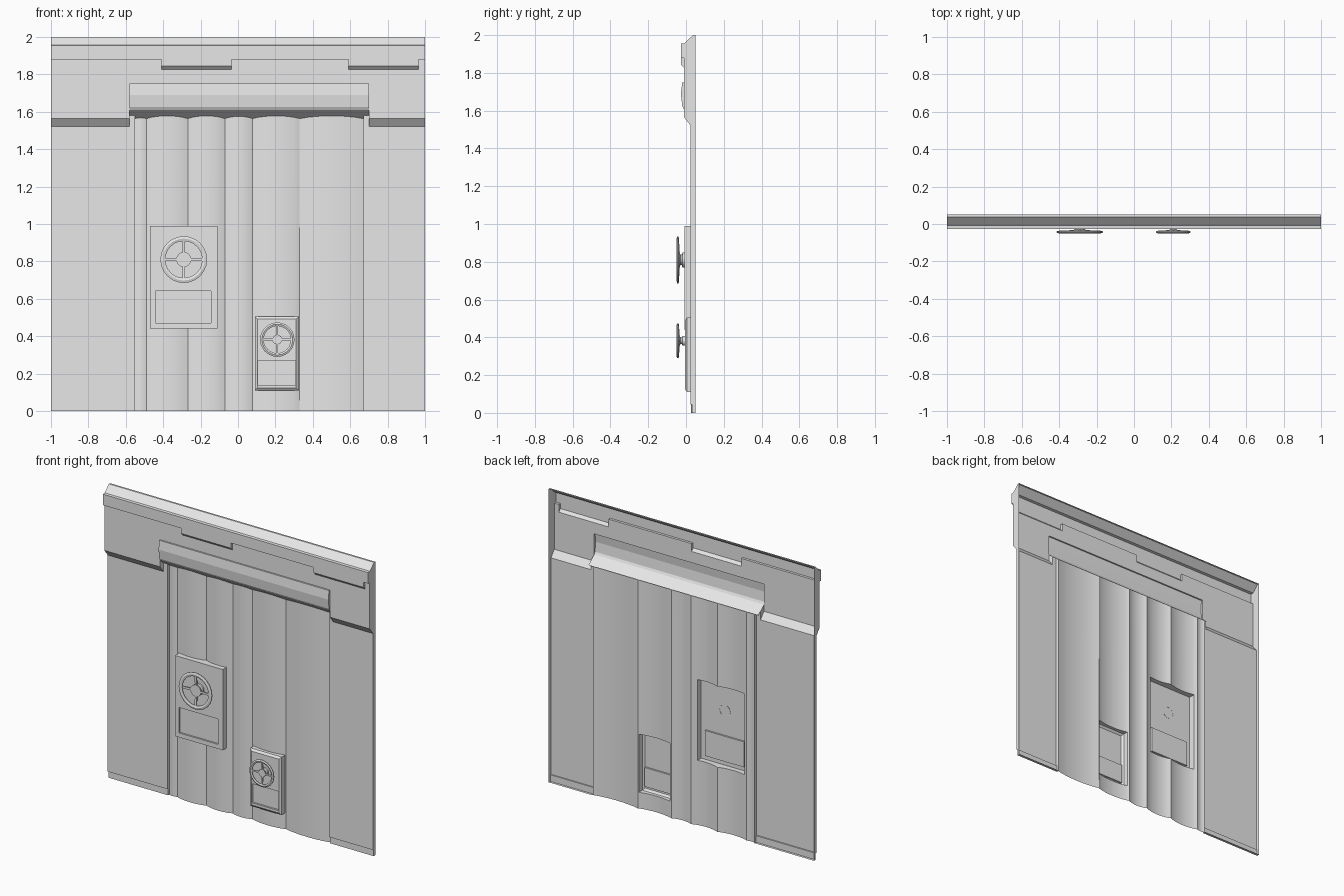
import bpy, bmesh, math
from mathutils import Vector

if "Cube" in bpy.data.objects:
    bpy.data.objects.remove(bpy.data.objects["Cube"])

grey = bpy.data.materials.new("plain_grey")
grey.diffuse_color = (0.8, 0.8, 0.8, 1)
grey.use_nodes = True
grey.node_tree.nodes["Principled BSDF"].inputs["Base Color"].default_value = grey.diffuse_color
BACK = 0.05


def face(bm, pts, facing=None):
    f = bm.faces.new([bm.verts.new(p) for p in pts])
    f.normal_update()
    if facing and f.normal.dot(Vector(facing)) < 0:
        f.normal_flip()
    return f


def strip(bm, prof, x0, x1):
    """Sheet along x following a (y, z) profile that runs from top to bottom."""
    for (ya, za), (yb, zb) in zip(prof, prof[1:]):
        face(bm, [(x0, ya, za), (x0, yb, zb), (x1, yb, zb), (x1, ya, za)])


def wall(bm, x, prof, side):
    face(bm, [(x, y, z) for y, z in prof], (side, 0, 0))


def finish(bm, name, smooth=False):
    bmesh.ops.remove_doubles(bm, verts=bm.verts, dist=0.0003)
    me = bpy.data.meshes.new(name)
    bm.to_mesh(me)
    bm.free()
    me.materials.append(grey)
    ob = bpy.data.objects.new(name, me)
    bpy.context.collection.objects.link(ob)
    if smooth:
        bpy.ops.object.select_all(action='DESELECT')
        ob.select_set(True)
        bpy.context.view_layer.objects.active = ob
        bpy.ops.object.shade_smooth_by_angle(angle=math.radians(25))
    return ob


# header: hollow beam with two hanging tabs and a visor above the door
V0, V1 = -0.58, 0.70
TABS = [(-0.41, -0.035), (0.59, 0.965)]
top = [(BACK, 2), (0.037, 2), (-0.008, 1.957), (-0.027, 1.955)]
plain_edge = [(-0.027, 1.88), (-0.01, 1.88)]
tab_edge = [(-0.027, 1.845), (-0.01, 1.827)]
low_plain = [(-0.01, 1.75), (-0.01, 1.565), (0.025, 1.52)]
visor = [(-0.01, 1.75), (-0.02, 1.75), (-0.027, 1.69), (-0.02, 1.625),
         (-0.012, 1.61), (BACK, 1.56)]
bm = bmesh.new()
cuts = [-1, V0, -0.41, -0.035, 0.59, V1, 0.965, 1]
for a, b in zip(cuts, cuts[1:]):
    m = (a + b) / 2
    edge = tab_edge if any(t0 < m < t1 for t0, t1 in TABS) else plain_edge
    strip(bm, top + edge + (visor if V0 < m < V1 else low_plain), a, b)
for t0, t1 in TABS:
    for x, s in ((t0, -1), (t1, 1)):
        wall(bm, x, plain_edge + tab_edge[::-1], s)
for x, s in ((V0, -1), (V1, 1)):
    wall(bm, x, visor[:5] + [(-0.01, 1.61)], s)
    wall(bm, x, [(-0.01, 1.61), (-0.01, 1.565), (0.025, 1.52), (0.025, 1.58)], -s)
for s in (-1, 1):
    wall(bm, s, top + plain_edge + low_plain + [(BACK, 1.52)], s)
finish(bm, "header_beam")

# corrugated door, bulging forward between the listed valleys
VALLEYS = [-0.55, -0.49, -0.268, -0.07, 0.078, 0.33, 0.67]
BOXES = [(-0.47, -0.11, 0.44, 0.99), (0.09, 0.325, 0.11, 0.505)]


def wave(x):
    for a, b in zip(VALLEYS, VALLEYS[1:]):
        if a <= x <= b:
            depth = 0.019 * min(1, (b - a) / 0.18)
            return 0.046 - depth * max(0, math.sin(math.pi * (x - a) / (b - a))) ** 0.75
    return 0.046


cols = {VALLEYS[-1]}
for a, b in zip(VALLEYS, VALLEYS[1:]):
    n = 8 if b - a > 0.1 else 4
    cols |= {round(a + (b - a) * i / n, 4) for i in range(n)}
for bx in BOXES:
    cols |= {bx[0], bx[1]}
cols = sorted(cols)
levels = [0, 0.11, 0.44, 0.505, 0.99, None]


def height(z, y):
    return 1.56 + (BACK - y) * 0.8 if z is None else z


bm = bmesh.new()
for a, b in zip(cols, cols[1:]):
    ya, yb, m = wave(a), wave(b), (a + b) / 2
    for z0, z1 in zip(levels, levels[1:]):
        zm = (z0 + (z1 or 1.56)) / 2
        if any(p < m < q and r < zm < t for p, q, r, t in BOXES):
            continue
        face(bm, [(a, ya, z0), (b, yb, z0), (b, yb, height(z1, yb)), (a, ya, height(z1, ya))])
finish(bm, "corrugated_door", True)

# flat side panels with a recessed skirting strip
for name, outer, inner, step in (("left_panel", -1, -0.55, V0), ("right_panel", 1, 0.67, V1)):
    s = 1 if outer > 0 else -1
    bm = bmesh.new()
    prof = [(0.025, 1.52), (0.025, 0.045), (0.033, 0.045), (0.033, 0), (BACK, 0)]
    for a, b in ((outer, step), (step, inner)):
        strip(bm, prof, min(a, b), max(a, b))
    strip(bm, [(0.025, 1.58), (0.025, 1.52)], min(step, inner), max(step, inner))
    wall(bm, outer, prof + [(BACK, 1.52)], s)
    wall(bm, inner, [(0.025, 1.58), (0.025, 0.045), (0.033, 0.045), (0.033, 0),
                     (0.046, 0), (0.046, 1.563)], -s)
    finish(bm, name)


# control boxes: hollow, open at the back, with a recessed window
def loop(r, y):
    x0, x1, z0, z1 = r
    return [Vector((x0, y, z0)), Vector((x1, y, z0)), Vector((x1, y, z1)), Vector((x0, y, z1))]


def bridge(bm, outer, inner):
    for i in range(4):
        j = (i + 1) % 4
        face(bm, [outer[i], outer[j], inner[j], inner[i]])


def control_box(name, rect, window, yf, bevel, recess):
    x0, x1, z0, z1 = rect
    bm = bmesh.new()
    rim_y = yf + bevel * 0.8
    front = loop((x0 + bevel, x1 - bevel, z0 + bevel, z1 - bevel), yf)
    if bevel:
        bridge(bm, loop(rect, rim_y), front)
    hole, floor = loop(window, yf), loop(window, yf + recess)
    bridge(bm, front, hole)
    bridge(bm, hole, floor)
    face(bm, floor, (0, -1, 0))
    xs = [x for x in cols if x0 <= x <= x1]
    for z, d in ((z0, -1), (z1, 1)):
        face(bm, [(x0, rim_y, z), (x1, rim_y, z)] + [(x, wave(x), z) for x in xs[::-1]], (0, 0, d))
    for x, d in ((x0, -1), (x1, 1)):
        wall(bm, x, [(rim_y, z0), (rim_y, z1), (wave(x), z1), (wave(x), z0)], d)
    finish(bm, name)


control_box("large_control_box", BOXES[0], (-0.44, -0.145, 0.47, 0.643), -0.007, 0, 0.012)
control_box("small_control_box", BOXES[1], (0.107, 0.308, 0.14, 0.27), -0.005, 0.014, 0.012)


# hand wheels: turned rim and hub joined by four spokes
def lathe(bm, prof, cx, cz, n):
    for i in range(n):
        t0, t1 = 2 * math.pi * i / n, 2 * math.pi * (i + 1) / n
        for (ra, ya), (rb, yb) in zip(prof, prof[1:]):
            def p(r, y, t):
                return (cx + r * math.cos(t), y, cz + r * math.sin(t))
            pts = [p(ra, ya, t0), p(rb, yb, t0), p(rb, yb, t1), p(ra, ya, t1)]
            face(bm, pts[:3] if ra == 0 else pts)


def hand_wheel(name, cx, cz, R, hub, w):
    bm = bmesh.new()
    ri = R * 0.79
    rm = (R + ri) / 2
    lathe(bm, [(ri, -0.046), (rm, -0.05), (R, -0.046), (R, -0.04),
               (rm, -0.036), (ri, -0.04), (ri, -0.046)], cx, cz, 24)
    lathe(bm, [(0, -0.042), (hub, -0.042), (hub, -0.034), (hub * 0.7, -0.03),
               (hub * 0.7, -0.022), (hub, -0.018), (hub, -0.006)], cx, cz, 16)
    for k in range(4):
        c, s = round(math.cos(k * math.pi / 2)), round(math.sin(k * math.pi / 2))
        ends = []
        for r, y in ((hub * 0.9, -0.036), (ri * 1.03, -0.041)):
            ends.append([(cx + c * r - s * u, y + v, cz + s * r + c * u)
                         for u, v in ((-w, -0.004), (w, -0.004), (w, 0.004), (-w, 0.004))])
        for i in range(4):
            j = (i + 1) % 4
            face(bm, [ends[0][i], ends[1][i], ends[1][j], ends[0][j]])
    bmesh.ops.remove_doubles(bm, verts=bm.verts, dist=0.0001)
    bmesh.ops.recalc_face_normals(bm, faces=bm.faces)
    finish(bm, name, True)


hand_wheel("large_hand_wheel", -0.29, 0.81, 0.125, 0.04, 0.007)
hand_wheel("small_hand_wheel", 0.21, 0.382, 0.092, 0.026, 0.005)
